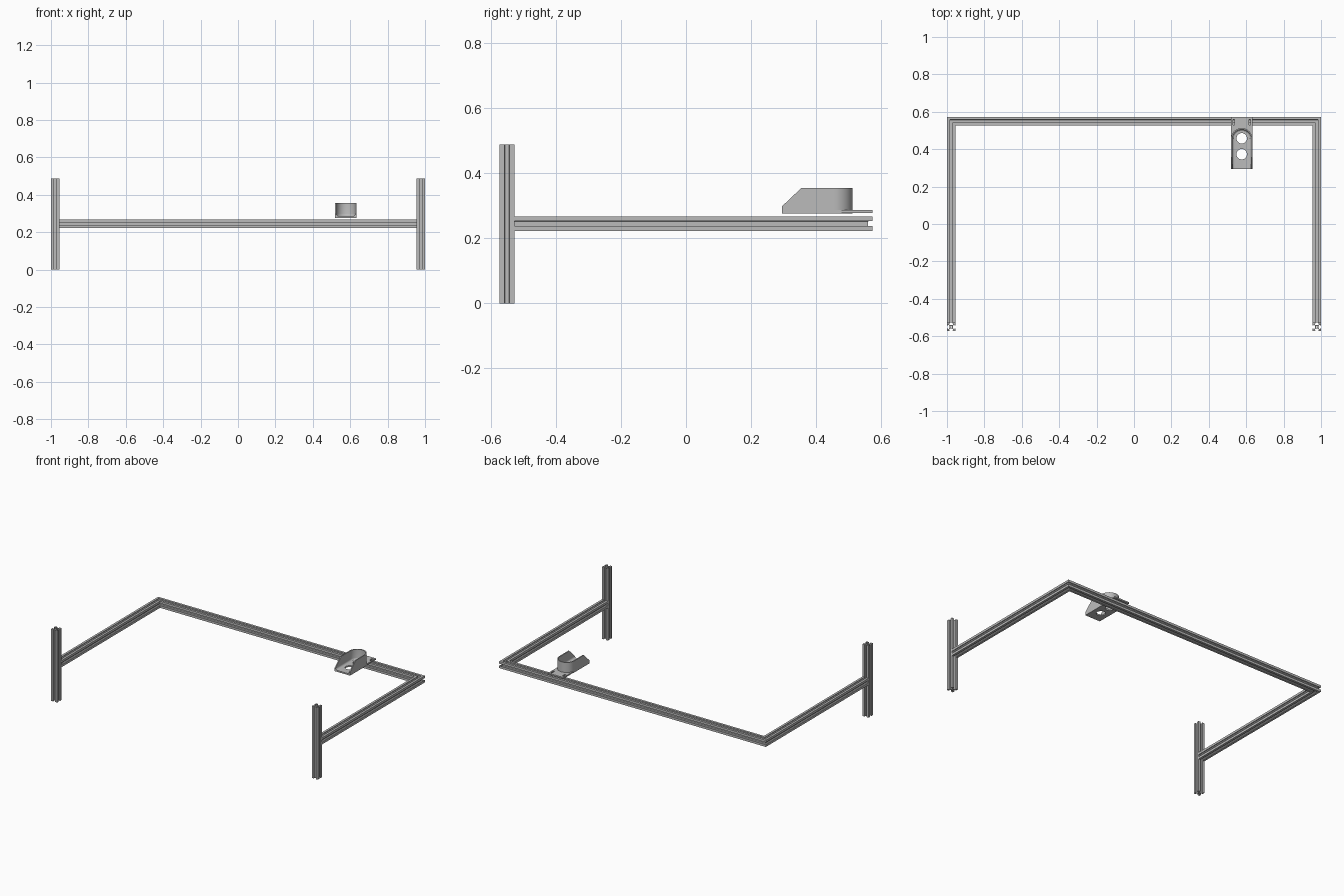
import bpy, bmesh, math
from mathutils import Vector

if "Cube" in bpy.data.objects:
    bpy.data.objects.remove(bpy.data.objects["Cube"], do_unlink=True)

grey = bpy.data.materials.new("aluminium grey")
grey.use_nodes = True
colour = (0.5, 0.5, 0.5, 1)
grey.diffuse_color = colour
grey.node_tree.nodes["Principled BSDF"].inputs["Base Color"].default_value = colour

H = 0.0228          # half width of the extrusion
XC, YC, ZC = 1 - H, 0.573 - H, 0.245


def add_object(name, bm):
    bmesh.ops.recalc_face_normals(bm, faces=bm.faces)
    mesh = bpy.data.meshes.new(name)
    bm.to_mesh(mesh)
    bm.free()
    ob = bpy.data.objects.new(name, mesh)
    bpy.context.collection.objects.link(ob)
    mesh.materials.append(grey)
    return ob


# Slotted square section: one side turned four times, plus a centre bore
half = [(1, -1), (1, -.33), (.8, -.33), (.8, -.56), (.68, -.56), (.4, -.28)]
side_points = half + [(x, -y) for x, y in reversed(half[1:])]
outer = []
for q in range(4):
    c, s = round(math.cos(q * math.pi / 2)), round(math.sin(q * math.pi / 2))
    outer += [(H * (x * c - y * s), H * (x * s + y * c)) for x, y in side_points]
bore = [(H * .2 * math.cos(k * math.pi / 6), H * .2 * math.sin(k * math.pi / 6)) for k in range(12)]


def extrusion(name, start, end, side, mitre_start=0, mitre_end=0):
    start, end, side = Vector(start), Vector(end), Vector(side)
    run = (end - start).normalized()
    up = run.cross(side)
    bm = bmesh.new()
    caps = ([], [])
    for loop in (outer, bore):
        rings = []
        for pos, mitre in ((start, mitre_start), (end, mitre_end)):
            rings.append([bm.verts.new(pos + side * a + up * b + run * a * mitre) for a, b in loop])
        n = len(loop)
        for i in range(n):
            j = (i + 1) % n
            bm.faces.new((rings[0][i], rings[0][j], rings[1][j], rings[1][i]))
            for ring, cap in zip(rings, caps):
                cap.append(bm.edges.get((ring[i], ring[j])))
    for cap in caps:
        bmesh.ops.triangle_fill(bm, edges=cap, use_beauty=True)
    return add_object(name, bm)


# Frame: mitred U of rails with an upright post at each front end
extrusion("back_rail", (-XC, YC, ZC), (XC, YC, ZC), (0, 1, 0), -1, 1)
for sign, label in ((1, "left"), (-1, "right")):
    x = sign * XC
    extrusion(label + "_side_rail", (x, -YC + H, ZC), (x, YC, ZC), (sign, 0, 0), 0, 1)
    extrusion(label + "_post", (x, -YC, 0), (x, -YC, 0.488), (1, 0, 0))


# Cup bracket helpers
BX, CUP_Y, R = 0.576, 0.455, 0.0575


def prism(name, points, low, high, axis="z"):
    bm = bmesh.new()
    rings = []
    for t in (low, high):
        rings.append([bm.verts.new((a, b, t) if axis == "z" else (t, a, b)) for a, b in points])
    n = len(points)
    for i in range(n):
        j = (i + 1) % n
        bm.faces.new((rings[0][i], rings[0][j], rings[1][j], rings[1][i]))
    bm.faces.new(rings[0])
    bm.faces.new(rings[1])
    return add_object(name, bm)


def arc(r, cy, turn, n):
    return [(BX + r * math.cos(turn * k / n), cy + r * math.sin(turn * k / n)) for k in range(n + 1)]


def u_outline(r, front):
    return [(BX - r, front), (BX + r, front)] + arc(r, CUP_Y, math.pi, 32)


def box(name, x0, x1, y0, y1, z0, z1):
    return prism(name, [(x0, y0), (x1, y0), (x1, y1), (x0, y1)], z0, z1)


def apply(ob, mod):
    bpy.context.view_layer.objects.active = ob
    bpy.ops.object.modifier_apply(modifier=mod.name)


def cut(ob, cutter):
    mod = ob.modifiers.new("cut", "BOOLEAN")
    mod.operation, mod.solver, mod.object = "DIFFERENCE", "EXACT", cutter
    apply(ob, mod)


def discard(ob):
    bpy.data.objects.remove(ob, do_unlink=True)


cup = prism("cup_holder", u_outline(R, 0.295), 0.276, 0.355)
tab = box("mounting_tab", BX - R, BX + R, CUP_Y, 0.573, 0.278, 0.287)

# Sloped front of the cup walls
wedge = prism("wedge", [(0.28, 0.284), (0.356, 0.356), (0.356, 0.4), (0.28, 0.4)],
              BX - 0.1, BX + 0.1, "x")
cut(cup, wedge)
discard(wedge)

# Open cavity with a rounded floor edge
cavity = prism("cavity", u_outline(R - 0.007, 0.25), 0.286, 0.4)
bm = bmesh.new()
bm.from_mesh(cavity.data)
floor = [e for e in bm.edges if all(v.co.z < 0.29 for v in e.verts)
         and any(v.co.y > 0.26 for v in e.verts)]
bmesh.ops.bevel(bm, geom=floor, offset=0.012, segments=4, profile=0.5, affect="EDGES")
bm.to_mesh(cavity.data)
bm.free()
cut(cup, cavity)
discard(cavity)

# Screw holes through the floor
for y in (0.373, 0.458):
    hole = prism("hole", arc(0.028, y, 2 * math.pi, 32)[:-1], 0.2, 0.32)
    cut(cup, hole)
    cut(tab, hole)
    discard(hole)

# Narrow tie slots in the tab
for sign in (1, -1):
    x = BX + sign * 0.043
    slot = box("slot", x - 0.005, x + 0.005, 0.53, 0.56, 0.2, 0.32)
    cut(tab, slot)
    discard(slot)

for ob in bpy.context.selected_objects:
    ob.select_set(False)
cup.select_set(True)
bpy.context.view_layer.objects.active = cup
bpy.ops.object.shade_smooth_by_angle(angle=math.radians(30))
